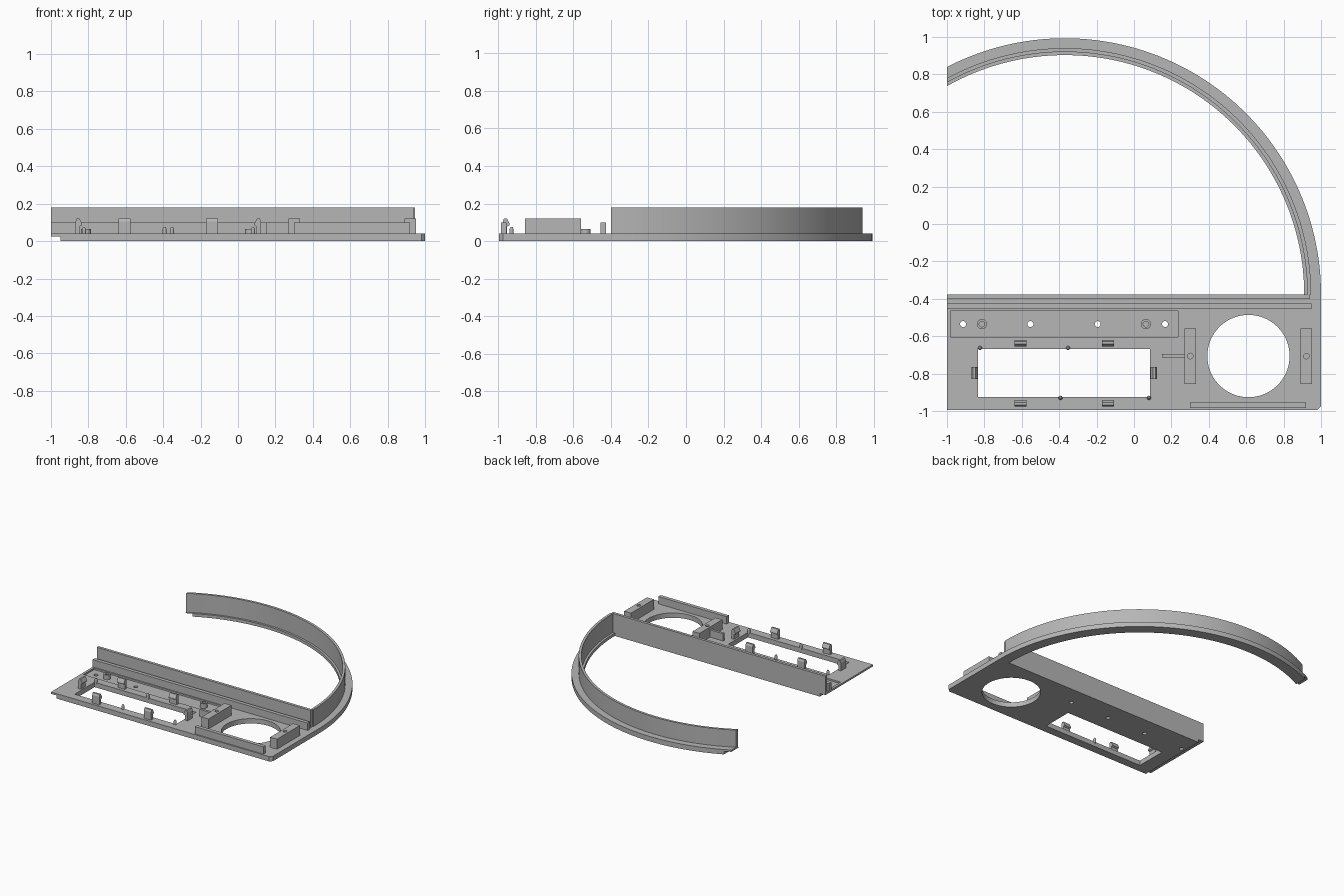
import bpy, bmesh, math
from mathutils import Vector, Matrix

cube = bpy.data.objects.get("Cube")
if cube:
    bpy.data.objects.remove(cube, do_unlink=True)

GREY = (0.47, 0.47, 0.47, 1)
mat = bpy.data.materials.new("plain_grey")
mat.use_nodes = True
mat.diffuse_color = GREY
mat.node_tree.nodes["Principled BSDF"].inputs["Base Color"].default_value = GREY

BASE = 0.04      # plate thickness
LAP = 0.025      # height of the lap joint at the left edge
BACK = -0.377    # rear edge of the plate
CENTRE = Vector((-0.37, BACK, 0))


def finish(bm, name):
    bmesh.ops.recalc_face_normals(bm, faces=bm.faces)
    me = bpy.data.meshes.new(name)
    bm.to_mesh(me)
    bm.free()
    me.materials.append(mat)
    ob = bpy.data.objects.new(name, me)
    bpy.context.collection.objects.link(ob)
    return ob


def prism(name, points, vector):
    """Extrude a flat outline along a vector."""
    bm = bmesh.new()
    face = bm.faces.new([bm.verts.new(p) for p in points])
    ext = bmesh.ops.extrude_face_region(bm, geom=[face])
    bmesh.ops.translate(bm, vec=vector, verts=[v for v in ext["geom"] if isinstance(v, bmesh.types.BMVert)])
    return finish(bm, name)


def box(name, x0, x1, y0, y1, z0, z1):
    return prism(name, [(x0, y0, z0), (x1, y0, z0), (x1, y1, z0), (x0, y1, z0)], (0, 0, z1 - z0))


def cylinder(name, x, y, r, z0, z1, seg=24, top=None):
    bm = bmesh.new()
    bmesh.ops.create_cone(bm, cap_ends=True, segments=seg, radius1=r,
                          radius2=r if top is None else top, depth=z1 - z0,
                          matrix=Matrix.Translation((x, y, (z0 + z1) / 2)))
    return finish(bm, name)


def activate(ob):
    bpy.ops.object.select_all(action='DESELECT')
    ob.select_set(True)
    bpy.context.view_layer.objects.active = ob


def cut(ob, cutters):
    activate(ob)
    for c in cutters:
        mod = ob.modifiers.new("cut", 'BOOLEAN')
        mod.operation = 'DIFFERENCE'
        mod.solver = 'EXACT'
        mod.object = c
        bpy.ops.object.modifier_apply(modifier=mod.name)
        bpy.data.objects.remove(c, do_unlink=True)


def smooth(ob):
    activate(ob)
    bpy.ops.object.shade_smooth_by_angle(angle=math.radians(30))


def lap_cutter():
    return box("lap_cutter", -1.1, -0.95, -1.1, 1.1, -0.1, LAP)


# Base plate with clipped front corner, window, round opening and recess
plate = prism("base_plate", [(-1, -0.995, 0), (0.98, -0.995, 0), (1, -0.975, 0),
                             (1, BACK, 0), (-1, BACK, 0)], (0, 0, BASE))
STRIP_Y = -0.535
cut(plate, [
    box("window_cutter", -0.834, 0.086, -0.925, -0.668, -0.1, 0.1),
    cylinder("round_cutter", 0.612, -0.706, 0.22, -0.1, 0.1, 72),
    box("recess_cutter", -0.98, 0.235, -0.604, -0.465, LAP + 0.002, 0.1),
    lap_cutter()]
    + [cylinder("hole_cutter", -0.914 + 0.36 * i, STRIP_Y, 0.016, -0.1, 0.1) for i in range(4)])
smooth(plate)

# Screw bosses in the recess
for i, x in enumerate((-0.813, 0.064)):
    boss = cylinder(f"screw_boss_{i + 1}", x, STRIP_Y, 0.027, LAP, 0.065)
    cut(boss, [cylinder("bore_cutter", x, STRIP_Y, 0.015, 0.035, 0.1)])
    smooth(boss)

# Straight rear wall and the lower rib before it
rear_wall = box("rear_wall", -1, 0.94, -0.4, BACK, 0.001, 0.18)
cut(rear_wall, [lap_cutter()])
box("rear_rib", -1, 0.95, -0.455, -0.425, 0.03, 0.1)

# Curved rim: stepped section swept round the centre, trimmed at the left
section = [(1.28, 0), (1.37, 0), (1.37, BASE), (1.317, BASE),
           (1.317, 0.18), (1.297, 0.18), (1.297, LAP), (1.28, LAP)]
bm = bmesh.new()
STEPS = 80
SWEEP = math.radians(125)
rings = []
for i in range(STEPS + 1):
    a = SWEEP * i / STEPS
    rings.append([bm.verts.new(CENTRE + Vector((r * math.cos(a), r * math.sin(a), z))) for r, z in section])
n = len(section)
for p, q in zip(rings, rings[1:]):
    for j in range(n):
        k = (j + 1) % n
        bm.faces.new((p[j], p[k], q[k], q[j]))
bm.faces.new(rings[0])
bm.faces.new(rings[-1])
rim = finish(bm, "curved_rim")
cut(rim, [box("trim_cutter", -2, -1, -1, 2, -1, 1), lap_cutter()])
smooth(rim)

# Snap clips round the window: hooked profile, hook pointing inward
hook = [(0.012, 0.03), (0.035, 0.03), (0.035, 0.105), (0.028, 0.122),
        (0.014, 0.122), (0.0, 0.095), (0.0, 0.085), (0.012, 0.078)]


def clip(name, x, y, outward):
    out = Vector(outward)
    side = Vector((-out.y, out.x, 0))
    start = Vector((x, y, 0)) - side * 0.032
    prism(name, [start + out * d + Vector((0, 0, z)) for d, z in hook], side * 0.064)


for i, x in enumerate((-0.608, -0.138)):
    clip(f"rear_clip_{i + 1}", x, -0.655, (0, 1, 0))
    clip(f"front_clip_{i + 1}", x, -0.94, (0, -1, 0))
clip("right_clip", -0.834, -0.797, (-1, 0, 0))
clip("left_clip", 0.088, -0.797, (1, 0, 0))

# Locating pins with tapered tips
for i, (x, y) in enumerate([(-0.824, -0.663), (-0.353, -0.663), (-0.393, -0.929), (0.08, -0.929)]):
    smooth(cylinder(f"pin_{i + 1}", x, y, 0.011, 0.03, 0.064, 16))
    smooth(cylinder(f"pin_tip_{i + 1}", x, y, 0.011, 0.064, 0.075, 16, 0.005))

# Mounting blocks either side of the round opening
for i, x in enumerate((0.301, 0.922)):
    block = box(f"mounting_block_{i + 1}", x - 0.031, x + 0.031, -0.856, -0.56, 0.03, 0.122)
    cut(block, [cylinder("block_hole_cutter", x, -0.706, 0.015, 0.06, 0.2)])
    smooth(block)

# Brace behind the inner block and the front rail
box("block_brace", 0.15, 0.275, -0.715, -0.695, 0.03, 0.1)
box("front_rail", 0.3, 0.92, -0.985, -0.955, 0.03, 0.1)
